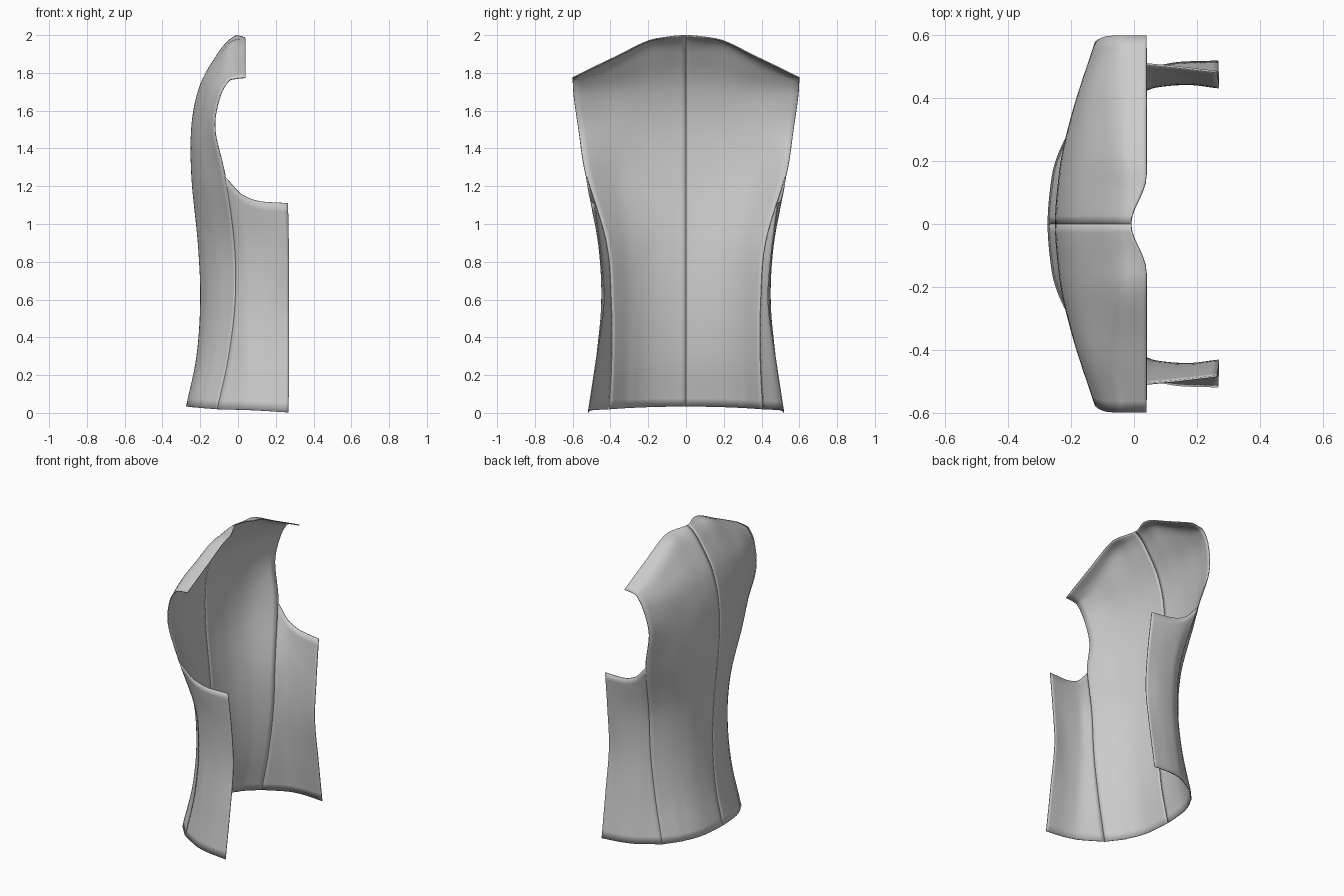
import bpy
import math
from mathutils import Vector

if "Cube" in bpy.data.objects:
    bpy.data.objects.remove(bpy.data.objects["Cube"])

# Key columns of the half garment (y > 0), each running from hem to top as (x, y, z)
CENTRE = [(-.275, 0, .035), (-.22, 0, .3), (-.2, 0, .6), (-.213, 0, .9), (-.247, 0, 1.25),
          (-.246, 0, 1.53), (-.2, 0, 1.74), (-.11, 0, 1.9), (-.055, 0, 1.968), (-.012, 0, 2.0)]
NECK = [(-.262, .15, .033), (-.2, .15, .3), (-.175, .15, .6), (-.19, .15, .9), (-.232, .16, 1.25),
        (-.235, .16, 1.52), (-.19, .16, 1.73), (-.1, .16, 1.89), (-.035, .16, 1.967), (.04, .16, 1.983)]
BLADE = [(-.21, .29, .028), (-.145, .28, .3), (-.115, .28, .6), (-.13, .29, .9), (-.19, .33, 1.25),
         (-.195, .36, 1.5), (-.165, .38, 1.69), (-.1, .38, 1.81), (-.04, .38, 1.87), (.04, .38, 1.885)]
# Side seam up to the armpit, then the armhole edge up to the shoulder
SEAM = [(-.11, .41, .02), (-.05, .397, .3), (-.015, .40, .6), (-.02, .425, .9), (-.07, .53, 1.25),
        (-.125, .57, 1.5), (-.1, .594, 1.67), (-.055, .6, 1.755), (-.015, .6, 1.772), (.04, .6, 1.778)]
SIDE_A = [(.06, .5, .015), (.07, .465, .3), (.07, .44, .6), (.06, .458, .88), (.03, .513, 1.15)]
SIDE_B = [(.16, .517, .01), (.17, .475, .3), (.17, .449, .58), (.165, .46, .85), (.13, .503, 1.118)]
FRONT = [(.268, .52, .003), (.27, .475, .3), (.27, .438, .58), (.27, .453, .83), (.265, .487, 1.11)]


def tangent(a, b, monotone):
    if not monotone:
        return (a + b) / 2
    return 2 * a * b / (a + b) if a * b > 0 else 0.0


def spline(pts, steps, monotone, mirror_start=False):
    """Smooth curve through pts; monotone avoids overshoot."""
    first = Vector((pts[1][0], -pts[1][1], pts[1][2])) if mirror_start \
        else 2 * Vector(pts[0]) - Vector(pts[1])
    last = 2 * Vector(pts[-1]) - Vector(pts[-2])
    p = [first] + [Vector(q) for q in pts] + [last]
    out = []
    for i in range(1, len(p) - 2):
        for s in range(steps + (i == len(p) - 3)):
            t = s / steps
            v = []
            for k in range(3):
                a, b, c = (p[i + j][k] - p[i + j - 1][k] for j in (0, 1, 2))
                m0, m1 = tangent(a, b, monotone), tangent(b, c, monotone)
                v.append(p[i][k] + m0 * (t**3 - 2*t*t + t) + m1 * (t**3 - t*t)
                         + b * (3*t*t - 2*t**3))
            out.append(Vector(v))
    return out


def panel(name, columns, centred, dart_column=None, steps=6):
    cols = [spline(c, steps, False) for c in columns]
    rows = [spline([c[r] for c in cols], steps, True, centred) for r in range(len(cols[0]))]
    # Waist dart: a shallow pinched line fading out upward
    if dart_column is not None:
        for row in rows:
            q = row[dart_column * steps]
            if q.z < .55:
                q += Vector((.8, -.6, 0)) * .004 * (1 - q.z / .6)
    n = len(rows[0])
    faces = [(r*n + c, (r+1)*n + c, (r+1)*n + c + 1, r*n + c + 1)
             for r in range(len(rows) - 1) for c in range(n - 1)]
    me = bpy.data.meshes.new(name)
    me.from_pydata([v for row in rows for v in row], [], faces)
    ob = bpy.data.objects.new(name, me)
    bpy.context.collection.objects.link(ob)
    # Outward normals point to the back (-x) and the side (+y)
    if sum((f.normal.y - f.normal.x) for f in me.polygons) < 0:
        me.flip_normals()
    cloth = ob.modifiers.new("cloth_thickness", 'SOLIDIFY')
    cloth.thickness, cloth.offset = .006, -1
    mir = ob.modifiers.new("mirror", 'MIRROR')
    mir.use_axis = (False, True, False)
    mir.use_mirror_merge = False
    bpy.ops.object.select_all(action='DESELECT')
    ob.select_set(True)
    bpy.context.view_layer.objects.active = ob
    bpy.ops.object.shade_smooth_by_angle(angle=math.radians(35))
    return ob


# Back of the vest, with centre seam, darts, neckline and shoulders
panel("vest_back", [CENTRE, NECK, BLADE, SEAM], True, dart_column=2)
# Side panels wrapping forward under the armholes
panel("vest_side", [SEAM[:5], SIDE_A, SIDE_B, FRONT], False)
